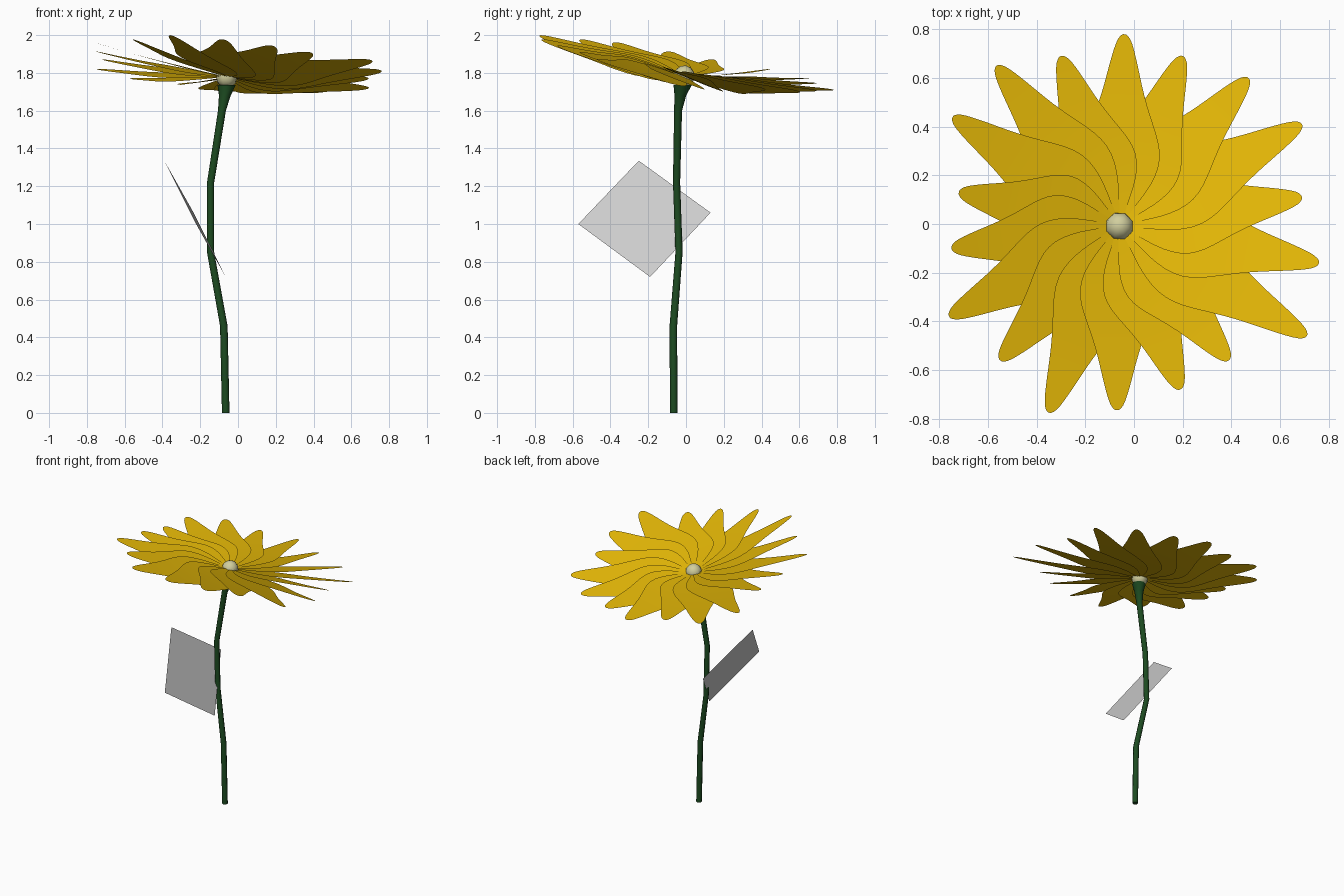
import bpy, bmesh, math
from mathutils import Vector

if "Cube" in bpy.data.objects:
    bpy.data.objects.remove(bpy.data.objects["Cube"])


def material(name, rgb):
    m = bpy.data.materials.new(name)
    m.diffuse_color = (*rgb, 1)
    m.use_nodes = True
    m.node_tree.nodes["Principled BSDF"].inputs["Base Color"].default_value = m.diffuse_color
    return m


YELLOW = material("petal yellow", (0.76, 0.465, 0.002))
GREEN = material("stem green", (0.012, 0.07, 0.015))
CREAM = material("centre cream", (0.64, 0.62, 0.34))
GREY = material("leaf grey", (0.61, 0.61, 0.61))


def make(name, bm, mat, smooth=False):
    me = bpy.data.meshes.new(name)
    bm.to_mesh(me)
    bm.free()
    me.materials.append(mat)
    for p in me.polygons:
        p.use_smooth = smooth
    ob = bpy.data.objects.new(name, me)
    bpy.context.collection.objects.link(ob)
    return ob


# Stem: octagonal rings along a bent path, flaring under the flower
SIDES = 8
path = [(-0.065, -0.065, 0, 0.02), (-0.075, -0.067, 0.46, 0.02),
        (-0.145, -0.037, 0.85, 0.019), (-0.145, -0.05, 1.22, 0.019),
        (-0.085, -0.042, 1.6, 0.021), (-0.07, -0.03, 1.68, 0.031),
        (-0.06, -0.018, 1.735, 0.048)]
bm = bmesh.new()
rings = []
for x, y, z, r in path:
    rings.append([bm.verts.new((x + r * math.cos(a), y + r * math.sin(a), z))
                  for a in [math.tau * i / SIDES for i in range(SIDES)]])
for lo, hi in zip(rings, rings[1:]):
    for i in range(SIDES):
        j = (i + 1) % SIDES
        bm.faces.new((lo[i], lo[j], hi[j], hi[i]))
bm.faces.new(rings[0][::-1])
bm.faces.new(rings[-1])
stem = make("stem", bm, GREEN, True)
bpy.context.view_layer.objects.active = stem
stem.select_set(True)
bpy.ops.object.shade_smooth_by_angle(angle=math.radians(50))

# Flower centre: low-poly ball tilted with the flower
bm = bmesh.new()
bmesh.ops.create_uvsphere(bm, u_segments=8, v_segments=6, radius=0.06)
centre = make("flower_centre", bm, CREAM, True)
centre.location = (-0.06, -0.01, 1.78)
centre.rotation_euler = Vector((0.075, 0.17, 1)).to_track_quat('Z', 'Y').to_euler()

# Petals: one outline (fraction of length, half width) laid towards each tip
outline = [(0.03, 0.025), (0.09, 0.055), (0.17, 0.105), (0.26, 0.145),
           (0.35, 0.163), (0.44, 0.153), (0.53, 0.128), (0.63, 0.1),
           (0.73, 0.078), (0.83, 0.06), (0.92, 0.042), (0.98, 0.026), (1.0, 0.008)]
tips = [(-0.04, 0.78), (0.20, 0.69), (0.47, 0.60), (0.69, 0.41), (0.69, 0.11),
        (0.76, -0.16), (0.71, -0.46), (0.39, -0.56), (0.19, -0.68),
        (-0.07, -0.765), (-0.35, -0.775), (-0.55, -0.56), (-0.76, -0.38),
        (-0.75, -0.10), (-0.72, 0.13), (-0.745, 0.44), (-0.565, 0.65), (-0.30, 0.69)]
ORIGIN = Vector((-0.06, -0.005))


def petal(index, tip):
    axis = Vector(tip) - ORIGIN
    side = Vector((-axis.y, axis.x)).normalized()
    bm = bmesh.new()
    rows = []
    for t, w in outline:
        row = []
        for k in (-1, -0.5, 0, 0.5, 1):
            p = ORIGIN + axis * t + side * (w * k)
            # tilted plane, upward curl, and roll so that neighbours overlap
            z = 1.779 - 0.17 * p.y - 0.075 * (p.x + 0.06)
            z += 0.065 * t ** 1.5 - 0.25 * w * k
            row.append(bm.verts.new((p.x, p.y, z)))
        rows.append(row)
    for a, b in zip(rows, rows[1:]):
        for i in range(4):
            bm.faces.new((a[i], b[i], b[i + 1], a[i + 1]))
    ob = make(f"petal_{index + 1}", bm, YELLOW, True)
    sub = ob.modifiers.new("smooth outline", 'SUBSURF')
    sub.levels = sub.render_levels = 1


for n, tip in enumerate(tips):
    petal(n, tip)

# Leaf: a single leaning square
bm = bmesh.new()
bm.faces.new([bm.verts.new(c) for c in (
    (-0.39, -0.25, 1.335), (-0.222, -0.57, 1.0),
    (-0.065, -0.19, 0.72), (-0.235, 0.13, 1.06))])
make("leaf", bm, GREY)
